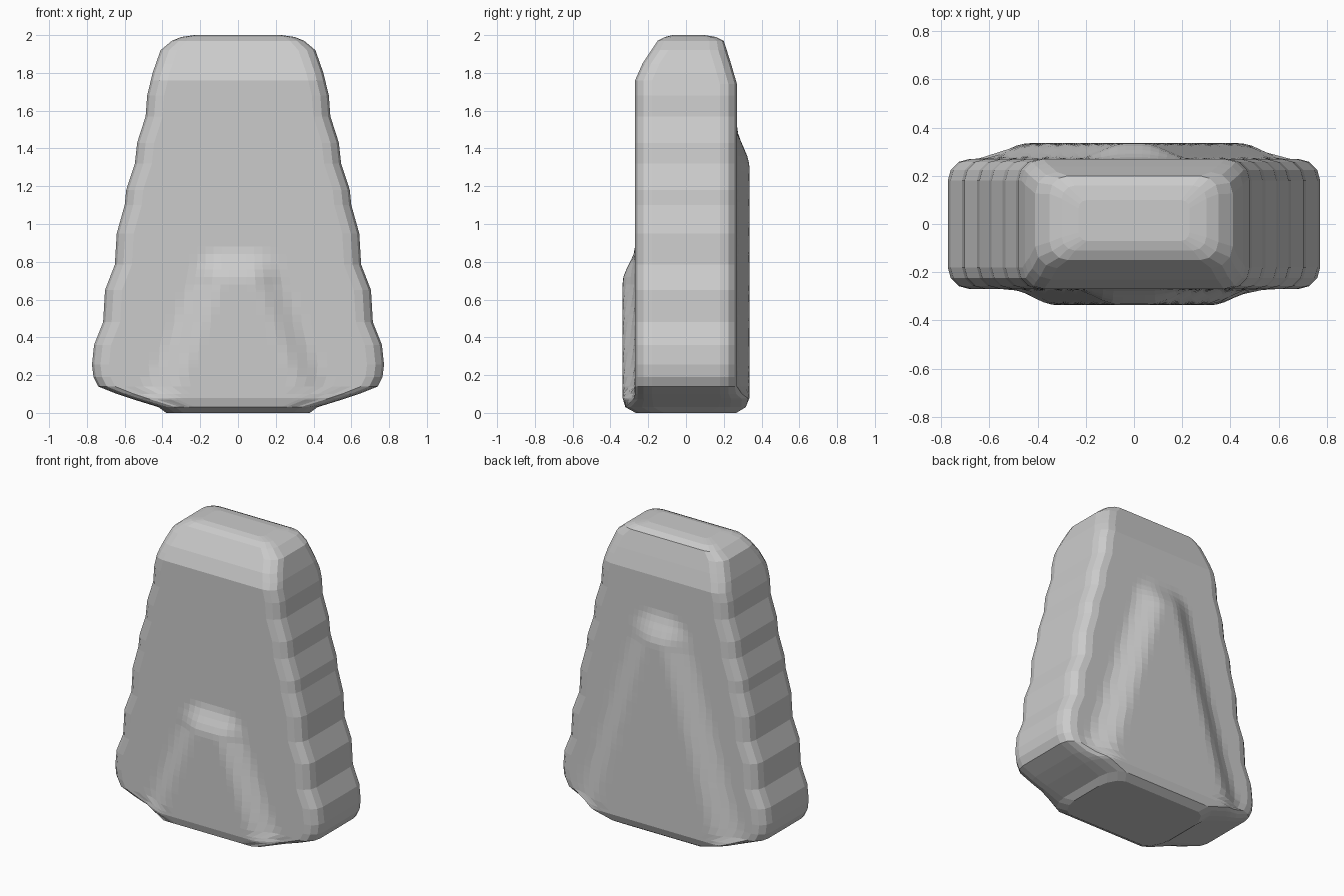
import bpy, bmesh, math

if "Cube" in bpy.data.objects:
    bpy.data.objects.remove(bpy.data.objects["Cube"])

# Side silhouette (height, half width): stepped ribs
WIDTH = [(0, .38), (.03, .42), (.07, .55), (.10, .64), (.14, .74), (.19, .765), (.255, .773),
         (.36, .762), (.48, .714), (.65, .704), (.785, .652), (.95, .642),
         (1.10, .60), (1.18, .592), (1.32, .546), (1.43, .534), (1.57, .489),
         (1.68, .481), (1.80, .452), (1.92, .41), (1.97, .35), (1.99, .30), (2, .23)]
# Front and back depth by height
FRONT = [(0, .20), (.03, .255), (.08, .27), (1.76, .27), (1.85, .23), (1.97, .15), (1.99, .11), (2, .07)]
BACK = [(0, .20), (.03, .25), (.08, .27), (1.74, .27), (1.85, .238), (1.97, .20), (1.99, .16), (2, .10)]


def sample(table, z):
    for (z0, a), (z1, b) in zip(table, table[1:]):
        if z <= z1:
            return a + (b - a) * (z - z0) / (z1 - z0)
    return table[-1][1]


def bump(x, z, top, tip, slope, ramp):
    """Height of a raised tapering panel with soft sloping edges."""
    across = abs(x) - (tip + slope * max(top - z, 0))
    d = math.hypot(max(across, 0), max(z - top, 0)) / ramp
    t = max(0, 1 - d)
    return .066 * t * t * (3 - 2 * t)


def ring(z):
    w, f, b = sample(WIDTH, z), sample(FRONT, z), sample(BACK, z)
    r = min(.09, .5 * min(w, f, b))
    pts = []
    corners = [(w - r, -f + r, -90), (w - r, b - r, 0), (-w + r, b - r, 90), (-w + r, -f + r, 180)]
    for i, (cx, cy, a0) in enumerate(corners):
        arc = [(cx + r * math.cos(math.radians(a0 + 30 * k)),
                cy + r * math.sin(math.radians(a0 + 30 * k))) for k in range(4)]
        pts += arc
        nx, ny, na = corners[(i + 1) % 4]
        end = (nx + r * math.cos(math.radians(na)), ny + r * math.sin(math.radians(na)))
        n = 26 if i % 2 else 5
        pts += [(arc[-1][0] + (end[0] - arc[-1][0]) * k / n,
                 arc[-1][1] + (end[1] - arc[-1][1]) * k / n) for k in range(1, n)]
    out = []
    for x, y in pts:
        # Short arch panel on the front, tall pointed panel on the back
        if y < 0:
            y -= bump(x, z, .69, .07, .42, .19) * min(1, -y / f) ** 4
        else:
            y += bump(x, z, 1.30, .03, .33, .22) * min(1, y / b) ** 4
        out.append((x, y, z))
    return out


# Body: stacked rings joined into one closed shell
levels = sorted({round(z, 3) for z, _ in WIDTH + FRONT + BACK} | {round(.2 + .04 * i, 3) for i in range(40)})
levels = [z for i, z in enumerate(levels) if i == 0 or z - levels[i - 1] > .004]
bm = bmesh.new()
rings = [[bm.verts.new(p) for p in ring(z)] for z in levels]
for lo, hi in zip(rings, rings[1:]):
    n = len(lo)
    for i in range(n):
        j = (i + 1) % n
        bm.faces.new((lo[i], lo[j], hi[j], hi[i]))
bm.faces.new(rings[0][::-1])
bm.faces.new(rings[-1])
bmesh.ops.recalc_face_normals(bm, faces=bm.faces)
mesh = bpy.data.meshes.new("ribbed_body")
bm.to_mesh(mesh)
bm.free()

grey = bpy.data.materials.new("plain grey")
grey.diffuse_color = (.6, .6, .6, 1)
grey.use_nodes = True
grey.node_tree.nodes["Principled BSDF"].inputs["Base Color"].default_value = grey.diffuse_color
mesh.materials.append(grey)
body = bpy.data.objects.new("ribbed_body", mesh)
bpy.context.collection.objects.link(body)
